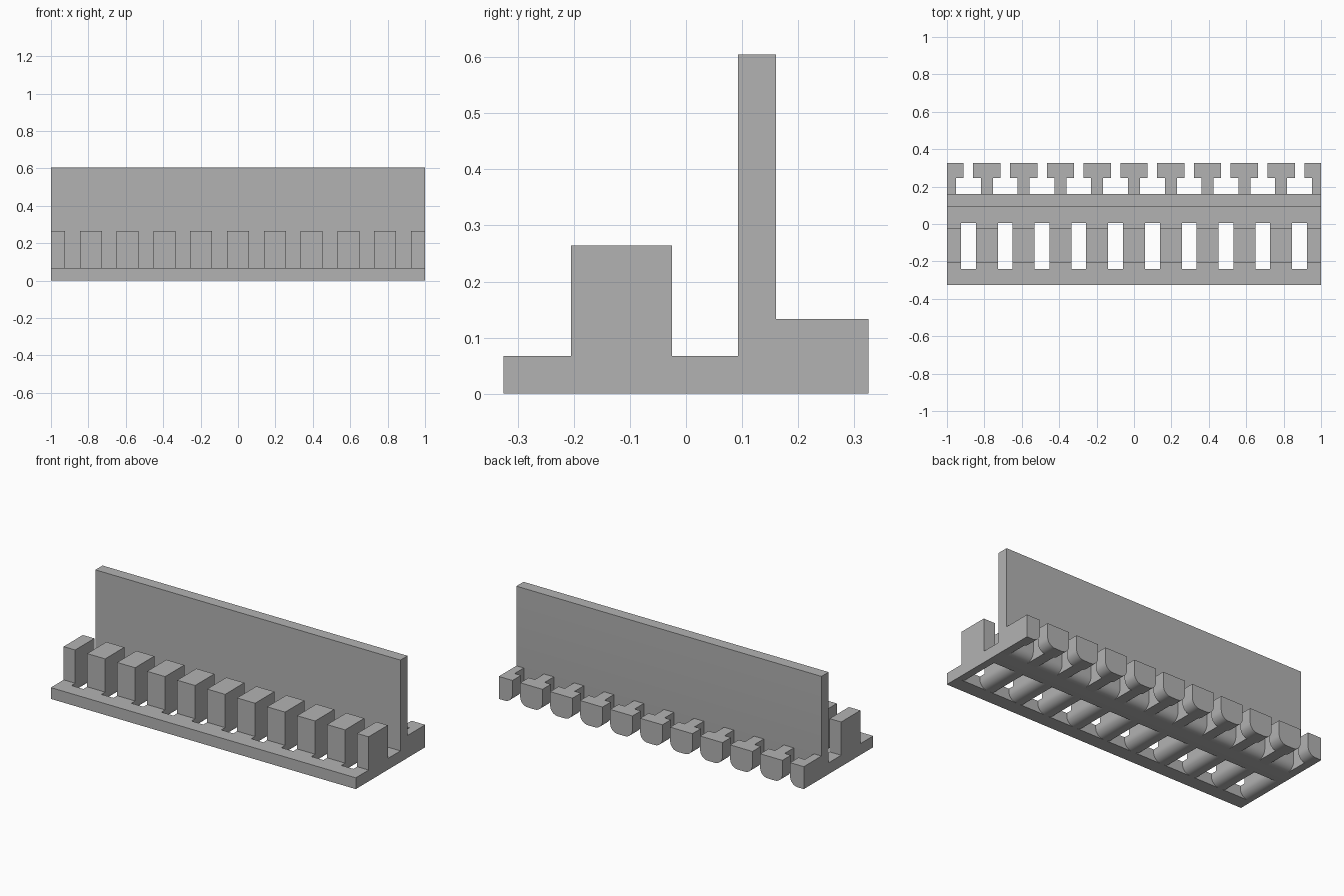
import bpy, bmesh, math
from mathutils import Vector

if "Cube" in bpy.data.objects:
    bpy.data.objects.remove(bpy.data.objects["Cube"], do_unlink=True)

grey = bpy.data.materials.new("plain_grey")
grey.use_nodes = True
grey.diffuse_color = (0.45, 0.45, 0.45, 1)
grey.node_tree.nodes["Principled BSDF"].inputs["Base Color"].default_value = (0.45, 0.45, 0.45, 1)

PITCH = 0.1967
COUNT = 11
PLATE = 0.067
ROUND = 0.05


def prism(name, profile, start, end, axis):
    """Extrude a closed (horizontal, z) profile along x or y."""
    bm = bmesh.new()

    def place(p, d):
        return Vector((d, p[0], p[1])) if axis == "x" else Vector((p[0], d, p[1]))

    face = bm.faces.new([bm.verts.new(place(p, start)) for p in profile])
    out = bmesh.ops.extrude_face_region(bm, geom=[face])
    move = place((0, 0), end - start)
    bmesh.ops.translate(bm, vec=move, verts=[v for v in out["geom"] if isinstance(v, bmesh.types.BMVert)])
    bmesh.ops.recalc_face_normals(bm, faces=bm.faces)
    mesh = bpy.data.meshes.new(name)
    bm.to_mesh(mesh)
    bm.free()
    mesh.materials.append(grey)
    obj = bpy.data.objects.new(name, mesh)
    bpy.context.collection.objects.link(obj)
    bpy.ops.object.select_all(action="DESELECT")
    obj.select_set(True)
    bpy.context.view_layer.objects.active = obj
    bpy.ops.object.shade_smooth_by_angle(angle=math.radians(30))
    return obj


def corner(cx, cz, r, a0, a1, steps=8):
    """Points of an arc, angles in degrees."""
    angles = [math.radians(a0 + (a1 - a0) * i / steps) for i in range(steps + 1)]
    return [(cx + r * math.cos(a), cz + r * math.sin(a)) for a in angles]


def section(x0, x1, z0, z1, r=0.0):
    """Rectangle with rounded lower corners; cut square at the model's ends."""
    x0, x1 = max(x0, -1), min(x1, 1)
    left = corner(x0 + r, z0 + r, r, 180, 270) if r and x0 > -1 else [(x0, z0)]
    right = corner(x1 - r, z0 + r, r, 270, 360) if r and x1 < 1 else [(x1, z0)]
    return left + right + [(x1, z1), (x0, z1)]


# Front strip of the base plate
prism("front_strip", section(-1, 1, 0, PLATE), -0.325, -0.24, "y")

# Upright wall with the rear part of the plate, rounded under its back edge
body = [(0.005, 0)] + corner(0.16 - ROUND, ROUND, ROUND, 270, 360)
body += [(0.16, 0.605), (0.093, 0.605), (0.093, PLATE), (0.005, PLATE)]
prism("upright_wall", body, -1, 1, "x")

# Repeating ribs, front blocks and T-shaped rear hooks
for i in range(COUNT):
    x = (i - (COUNT - 1) / 2) * PITCH
    prism(f"plate_rib_{i + 1}", section(x - 0.059, x + 0.059, 0, PLATE, ROUND), -0.24, 0.005, "y")
    prism(f"front_block_{i + 1}", section(x - 0.059, x + 0.059, PLATE, 0.264), -0.205, -0.025, "y")
    prism(f"hook_stem_{i + 1}", section(x - 0.032, x + 0.032, 0, 0.133), 0.1, 0.246, "y")
    prism(f"hook_head_{i + 1}", section(x - 0.073, x + 0.073, 0, 0.133, ROUND), 0.246, 0.325, "y")
